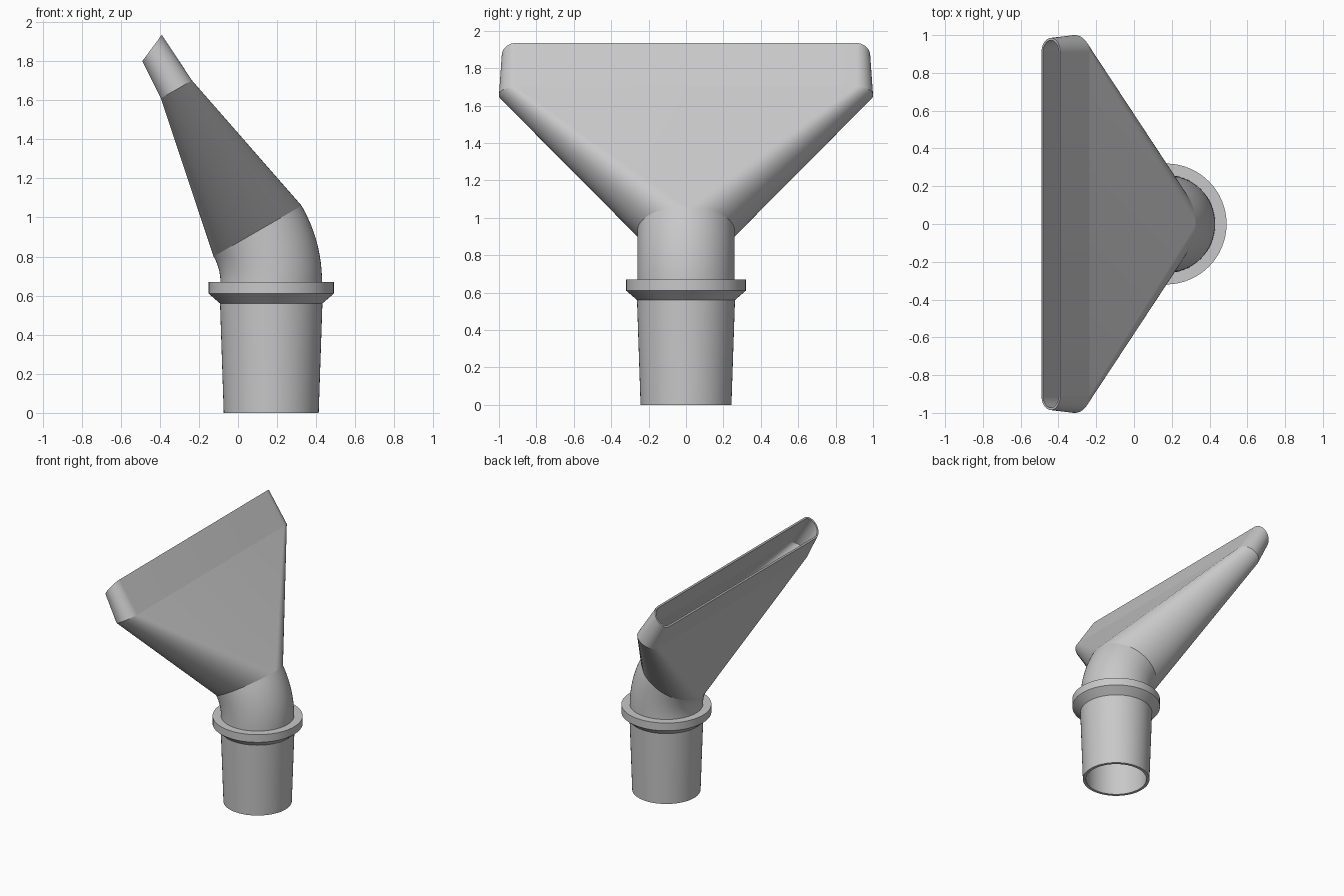
import bpy, bmesh
from math import sin, cos, pi, radians

cube = bpy.data.objects.get("Cube")
if cube:
    bpy.data.objects.remove(cube, do_unlink=True)

STEPS = 32            # segments per half ring
PIPE_X = 0.17         # axis of the upright pipe
WALL = 0.022          # pipe wall
BEND = radians(30)    # elbow angle
BEND_R = 0.52         # elbow centreline radius
PIPE_R = 0.26
COLLAR_TOP = 0.67

grey = bpy.data.materials.new("plain grey plastic")
grey.use_nodes = True
colour = (0.58, 0.58, 0.58, 1)
grey.diffuse_color = colour
grey.node_tree.nodes["Principled BSDF"].inputs["Base Color"].default_value = colour


def ring(x, z, ru, rv=None, tilt=0.0, spread=0.0):
    """Rounded slot outline; a plain circle when spread is zero."""
    rv = ru if rv is None else rv
    points = []
    for half, side in ((0, 1), (1, -1)):
        for i in range(STEPS + 1):
            a = pi * (half + i / STEPS)
            u = ru * cos(a)
            points.append((x + u * cos(tilt), side * spread + rv * sin(a), z + u * sin(tilt)))
    return points


def loft(name, *chains):
    """Skin each chain of rings; outer chains run up, inner chains run down."""
    bm = bmesh.new()
    for chain in chains:
        rows = [[bm.verts.new(p) for p in r] for r in chain]
        for low, high in zip(rows, rows[1:]):
            for i in range(len(low)):
                j = (i + 1) % len(low)
                bm.faces.new((low[i], low[j], high[j], high[i]))
    bmesh.ops.remove_doubles(bm, verts=bm.verts, dist=0.0001)
    mesh = bpy.data.meshes.new(name)
    bm.to_mesh(mesh)
    bm.free()
    mesh.materials.append(grey)
    obj = bpy.data.objects.new(name, mesh)
    bpy.context.collection.objects.link(obj)
    bpy.ops.object.select_all(action='DESELECT')
    obj.select_set(True)
    bpy.context.view_layer.objects.active = obj
    bpy.ops.object.shade_smooth_by_angle(angle=radians(30))
    return obj


# Tapered hollow pipe
loft("tapered_pipe", [ring(PIPE_X, z, r) for r, z in (
    (PIPE_R - WALL, COLLAR_TOP), (0.243 - WALL, 0), (0.243, 0), (0.262, 0.56))])

# Collar with sloped underside
loft("collar", [ring(PIPE_X, z, r) for r, z in (
    (0.262, 0.56), (0.32, 0.61), (0.32, COLLAR_TOP), (PIPE_R, COLLAR_TOP))])


# Elbow bending towards the left
def elbow_ring(t, r):
    return ring(PIPE_X - BEND_R * (1 - cos(t)), COLLAR_TOP + BEND_R * sin(t), r, tilt=t)


angles = [BEND * i / 12 for i in range(13)]
loft("elbow",
     [elbow_ring(t, PIPE_R) for t in angles],
     [elbow_ring(t, PIPE_R - WALL) for t in reversed(angles)])

# Funnel spreading from the round pipe to a wide slot
SLOT = dict(x=-0.315, z=1.655, tilt=BEND, spread=0.908)
SLOT_R, THIN = 0.092, 0.013
loft("fan_funnel",
     [elbow_ring(BEND, PIPE_R), ring(ru=SLOT_R, **SLOT)],
     [ring(ru=SLOT_R - THIN, **SLOT), elbow_ring(BEND, PIPE_R - WALL)])

# Slanted open lip
TIP = dict(x=-0.44, z=1.867, tilt=radians(53.5), spread=0.908)
loft("slot_lip", [
    ring(ru=SLOT_R, **SLOT),
    ring(ru=0.084, rv=0.077, **TIP),
    ring(ru=0.084 - THIN, rv=0.077 - THIN, **TIP),
    ring(ru=SLOT_R - THIN, **SLOT)])
